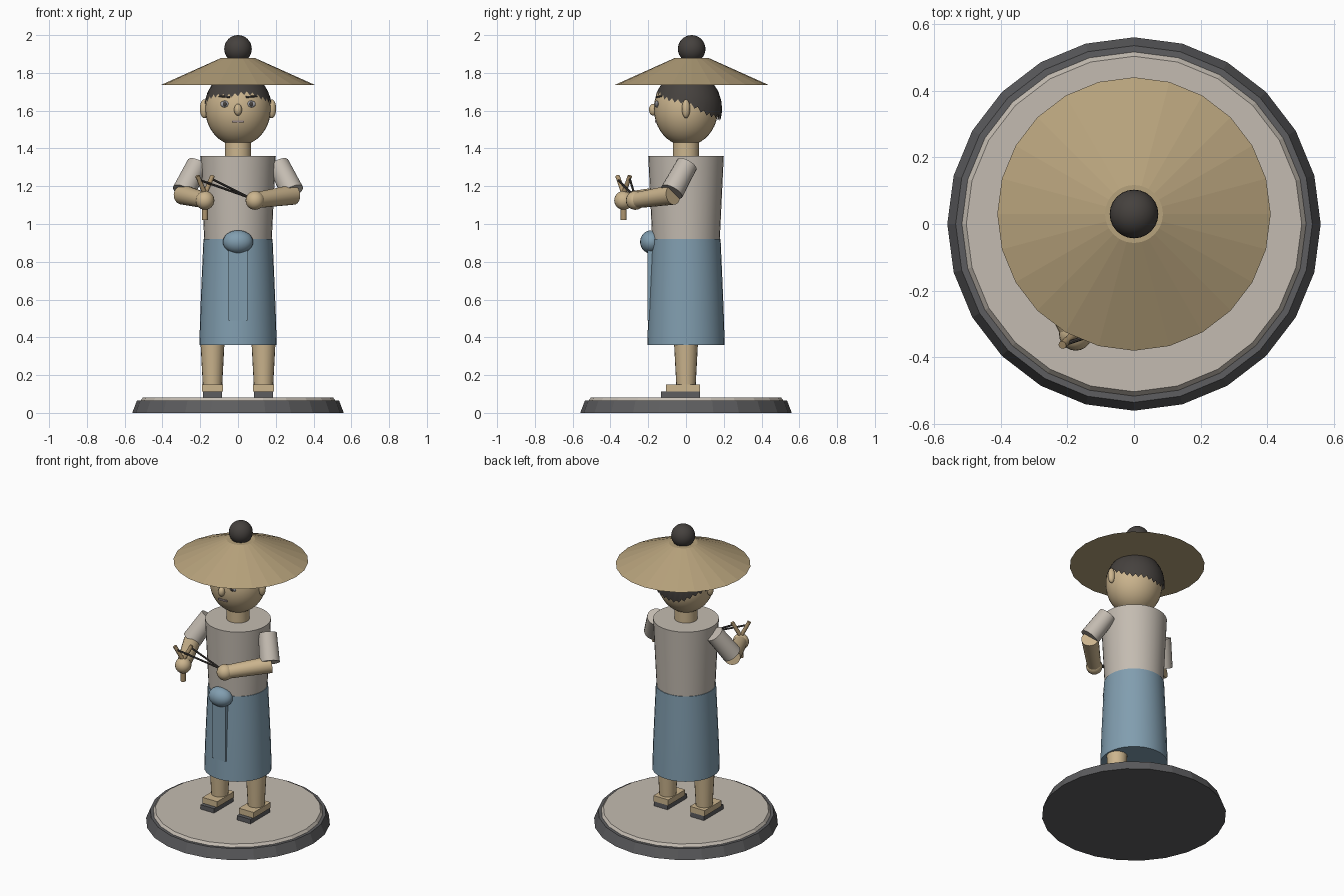
import bpy, bmesh, math
from mathutils import Vector

cube = bpy.data.objects.get("Cube")
if cube:
    bpy.data.objects.remove(cube)


def material(name, r, g, b):
    m = bpy.data.materials.new(name)
    m.use_nodes = True
    m.diffuse_color = (r, g, b, 1)
    m.node_tree.nodes["Principled BSDF"].inputs["Base Color"].default_value = (r, g, b, 1)
    return m


skin = material("skin", .60, .46, .27)
straw = material("straw", .47, .36, .20)
cream = material("cream cloth", .55, .50, .44)
blue = material("blue cloth", .22, .34, .43)
black = material("hair black", .06, .053, .048)
stone = material("dark stone", .11, .11, .115)
eye_grey = material("eye grey", .36, .36, .38)
lip = material("lip mauve", .30, .24, .24)
wood = material("wood", .42, .30, .16)


def add(name, bm, mat, smooth=True):
    bmesh.ops.recalc_face_normals(bm, faces=bm.faces)
    mesh = bpy.data.meshes.new(name)
    bm.to_mesh(mesh)
    bm.free()
    obj = bpy.data.objects.new(name, mesh)
    bpy.context.collection.objects.link(obj)
    mesh.materials.append(mat)
    if smooth:
        bpy.ops.object.select_all(action='DESELECT')
        obj.select_set(True)
        bpy.context.view_layer.objects.active = obj
        bpy.ops.object.shade_smooth_by_angle(angle=math.radians(35))
    return obj


def lathe(name, profile, mat, sides=32, y=0, x=0, smooth=True):
    """Closed solid of revolution from (radius, height) points."""
    bm = bmesh.new()
    rings = []
    for r, z in profile:
        rings.append([bm.verts.new((x + r * math.sin(math.tau * i / sides),
                                    y + r * math.cos(math.tau * i / sides), z))
                      for i in range(sides)])
    for a, b in zip(rings, rings[1:]):
        for i in range(sides):
            j = (i + 1) % sides
            bm.faces.new((a[i], a[j], b[j], b[i]))
    bm.faces.new(rings[0])
    bm.faces.new(rings[-1])
    return add(name, bm, mat, smooth)


def ball(name, centre, radii, mat, u=24, v=16):
    bm = bmesh.new()
    bmesh.ops.create_uvsphere(bm, u_segments=u, v_segments=v, radius=1)
    bmesh.ops.scale(bm, vec=radii, verts=bm.verts)
    bmesh.ops.translate(bm, vec=centre, verts=bm.verts)
    return add(name, bm, mat)


def box(name, low, high, mat):
    low, high = Vector(low), Vector(high)
    bm = bmesh.new()
    bmesh.ops.create_cube(bm, size=1)
    bmesh.ops.scale(bm, vec=high - low, verts=bm.verts)
    bmesh.ops.translate(bm, vec=(low + high) / 2, verts=bm.verts)
    return add(name, bm, mat, False)


def rod(name, start, end, r1, r2, mat, sides=20):
    start, end = Vector(start), Vector(end)
    axis = end - start
    bm = bmesh.new()
    bmesh.ops.create_cone(bm, cap_ends=True, segments=sides, radius1=r1, radius2=r2,
                          depth=axis.length)
    bmesh.ops.rotate(bm, matrix=axis.to_track_quat('Z', 'Y').to_matrix(), verts=bm.verts)
    bmesh.ops.translate(bm, vec=(start + end) / 2, verts=bm.verts)
    return add(name, bm, mat)


# Stand
lathe("base", [(.56, 0), (.535, .065)], stone, 24, smooth=False)
lathe("base_top", [(.52, .06), (.503, .082)], cream, 24, smooth=False)

# Body and clothes
lathe("skirt", [(.205, .36), (.199, .55), (.191, .74), (.183, .92)], blue)
lathe("torso", [(.178, .90), (.2, 1.36)], cream)
lathe("neck", [(.07, 1.34), (.07, 1.48)], skin, 20)
box("skirt_panel", (-.05, -.204, .49), (.05, -.16, .87), blue)
ball("waist_knot", (0, -.183, .905), (.08, .06, .062), blue)

# Head, ears and nose
HEAD = Vector((0, 0, 1.61))
HX, HY, HZ = .174, .17, .196
ball("head", HEAD, (HX, HY, HZ), skin, 32, 20)
ball("nose", (0, -.174, 1.605), (.021, .022, .031), skin, 16, 10)


def face_y(x, z):
    return -HY * math.sqrt(1 - (x / HX) ** 2 - ((z - HEAD.z) / HZ) ** 2)


for side, s in (("left", 1), ("right", -1)):
    ball(side + "_ear", (s * .178, 0, 1.61), (.024, .022, .05), skin, 16, 10)
    ex, ez = s * .07, 1.635
    ball(side + "_eye", (ex, face_y(ex, ez), ez), (.024, .01, .018), eye_grey, 16, 10)
    ball(side + "_pupil", (ex, face_y(ex, ez) - .006, ez), (.012, .007, .013), black, 12, 8)
    inner, outer = s * .042, s * .1
    rod(side + "_brow", (inner, face_y(inner, 1.672), 1.672),
        (outer, face_y(outer, 1.676), 1.676), .006, .005, black, 8)
my = face_y(0, 1.545)
box("mouth", (-.032, my - .004, 1.538), (.032, my + .01, 1.549), lip)

# Hair cap with a ragged hem, low at the back
bm = bmesh.new()
N, ROWS = 64, 8
grid = []
for i in range(N):
    a = math.tau * i / N
    back = (1 - math.cos(a)) / 2
    hem = 1.685 - .13 * back ** 1.2 + (.012 if i % 2 else -.008) + .007 * math.sin(5 * a)
    low = math.asin((hem - HEAD.z) / .2)
    column = []
    for k in range(ROWS):
        p = low + (1.5 - low) * k / (ROWS - 1)
        column.append(bm.verts.new((.179 * math.cos(p) * math.sin(a),
                                    .009 - .182 * math.cos(p) * math.cos(a),
                                    HEAD.z + .2 * math.sin(p))))
    grid.append(column)
for i in range(N):
    a, b = grid[i], grid[(i + 1) % N]
    for k in range(ROWS - 1):
        bm.faces.new((a[k], b[k], b[k + 1], a[k + 1]))
bm.faces.new([c[-1] for c in grid])
add("hair", bm, black)

# Hat and the bun above it
lathe("hat", [(.41, 1.735), (.087, 1.88)], straw, 24, y=.03, smooth=False)
ball("hair_bun", (0, .03, 1.927), (.073, .073, .073), black)

# Legs, feet and sandals
for side, s in (("left", 1), ("right", -1)):
    x = s * .135
    lathe(side + "_leg", [(.05, .12), (.065, .40)], skin, 20, x=x)
    box(side + "_foot", (x - .055, -.106, .112), (x + .055, .074, .15), skin)
    box(side + "_sandal", (x - .05, -.132, .08), (x + .05, .074, .112), stone)

# Arms
hands = {"left": Vector((.09, -.268, 1.125)), "right": Vector((-.175, -.33, 1.125))}
for side, s in (("left", 1), ("right", -1)):
    elbow = (s * .292, -.068, 1.155)
    rod(side + "_sleeve", (s * .215, .005, 1.315), (s * .288, -.075, 1.17), .057, .062, cream)
    rod(side + "_forearm", elbow, hands[side], .053, .042, skin)
    ball(side + "_hand", hands[side], (.05, .05, .05), skin, 20, 12)

# Slingshot: handle, two prongs and the stretched bands
grip = hands["right"]
fork = grip + Vector((0, 0, .035))
rod("slingshot_handle", grip - Vector((0, 0, .105)), fork, .016, .016, wood, 12)
for side, s in (("left", 1), ("right", -1)):
    tip = grip + Vector((s * .04, s * .033, .13))
    rod(side + "_prong", fork, tip, .013, .012, wood, 12)
    rod(side + "_band", tip - Vector((0, 0, .018)), hands["left"] + Vector((-.03, 0, .015)),
        .006, .006, black, 8)
